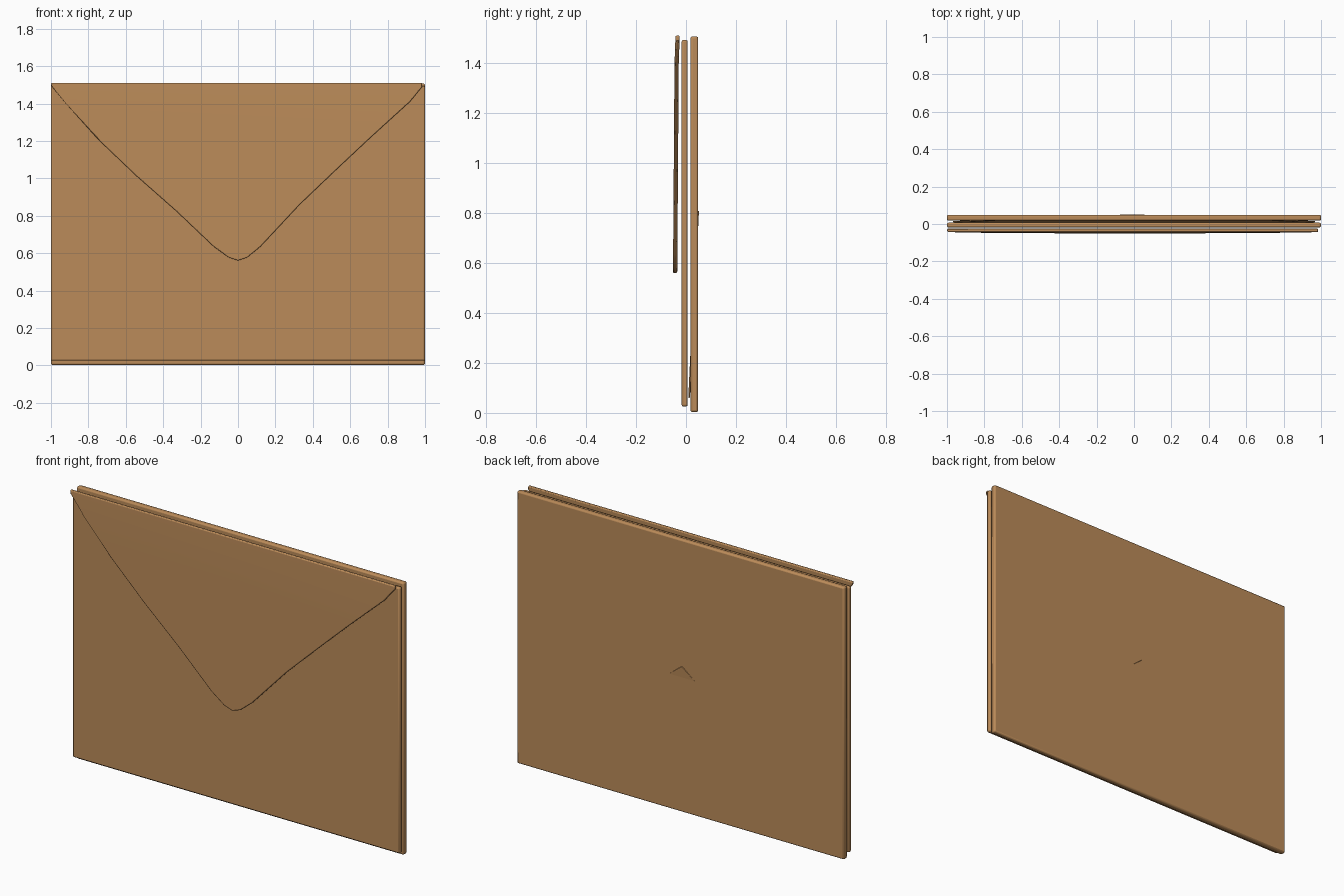
import bpy, bmesh

if "Cube" in bpy.data.objects:
    bpy.data.objects.remove(bpy.data.objects["Cube"])

paper = bpy.data.materials.new("kraft_paper")
paper.diffuse_color = (0.50, 0.26, 0.10, 1)
paper.use_nodes = True
paper.node_tree.nodes["Principled BSDF"].inputs["Base Color"].default_value = paper.diffuse_color


def sheet(name, outline, depth, thick, bevel, segments=2, cuts=()):
    """Extrude an x-z outline into a sheet; depth(z) gives its front y."""
    bm = bmesh.new()
    face = bm.faces.new([bm.verts.new((x, 0, z)) for x, z in outline])
    # Horizontal cuts let the sheet bend
    for z in cuts:
        bmesh.ops.bisect_plane(bm, geom=bm.verts[:] + bm.edges[:] + bm.faces[:],
                               plane_co=(0, 0, z), plane_no=(0, 0, 1))
    ext = bmesh.ops.extrude_face_region(bm, geom=bm.faces[:])
    back = {v for v in ext["geom"] if isinstance(v, bmesh.types.BMVert)}
    for v in bm.verts:
        v.co.y = depth(v.co.z) + (thick if v in back else 0)
    bmesh.ops.recalc_face_normals(bm, faces=bm.faces[:])
    mesh = bpy.data.meshes.new(name)
    bm.to_mesh(mesh)
    bm.free()
    mesh.materials.append(paper)
    obj = bpy.data.objects.new(name, mesh)
    bpy.context.collection.objects.link(obj)
    mod = obj.modifiers.new("soft_edges", "BEVEL")
    mod.width = bevel
    mod.segments = segments
    mod.limit_method = "ANGLE"
    mod.angle_limit = 0.9
    bpy.ops.object.select_all(action="DESELECT")
    obj.select_set(True)
    bpy.context.view_layer.objects.active = obj
    bpy.ops.object.shade_smooth_by_angle(angle=0.6)
    return obj


def rectangle(x0, x1, z0, z1):
    return [(x0, z0), (x1, z0), (x1, z1), (x0, z1)]


# Back and front panels
sheet("back_panel", rectangle(-1, 1, 0.003, 1.507), lambda z: 0.018, 0.031, 0.008)
sheet("front_panel", rectangle(-1, 1, 0.025, 1.493), lambda z: -0.018, 0.025, 0.008)

# Inner bottom flap, leaning back so its tip just breaks through the back panel
sheet("inner_flap", [(-0.97, 0.06), (0.97, 0.06), (-0.01, 0.81)],
      lambda z: 0.009 + 0.036 * (z - 0.06) / 0.75, 0.007, 0.002, 1)

# Closing flap with curved sides and a rounded tip
flap = [(-1, 1.51), (-0.995, 1.49), (-0.92, 1.40), (-0.75, 1.21), (-0.54, 1.01),
        (-0.33, 0.825), (-0.13, 0.635), (-0.05, 0.577), (0, 0.56), (0.05, 0.577),
        (0.12, 0.635), (0.33, 0.86), (0.54, 1.06), (0.70, 1.21), (0.92, 1.41),
        (0.985, 1.49), (0.985, 1.51)]
sheet("closing_flap", flap,
      lambda z: -0.052 + 0.006 * max(0, min(1, (z - 0.56) / 0.84)) + 0.004 * max(0, (z - 1.4) / 0.11),
      0.017, 0.005, 2, (0.8, 1.0, 1.2, 1.4))
